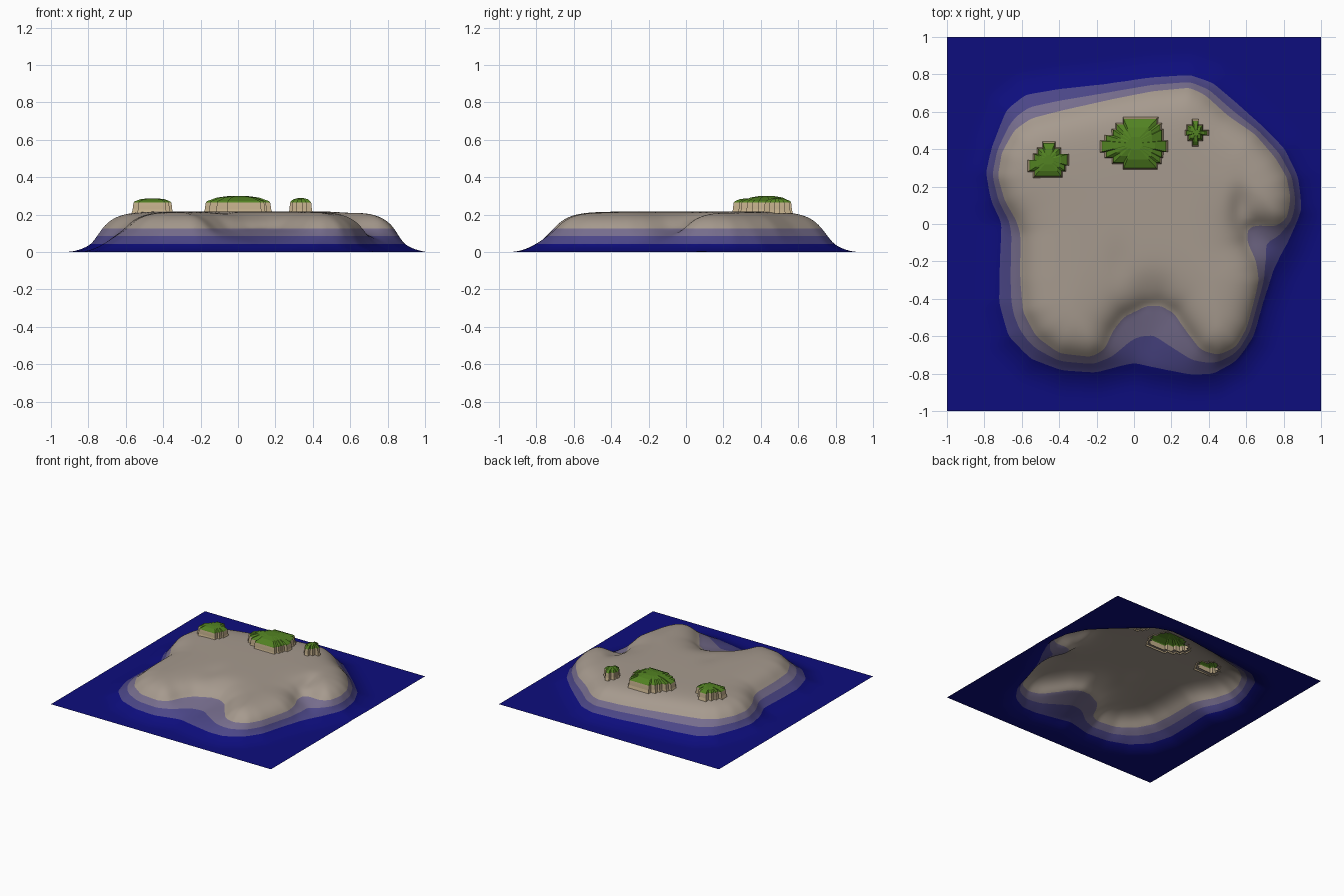
import bpy, bmesh, math
from mathutils import Vector

if "Cube" in bpy.data.objects:
    bpy.data.objects.remove(bpy.data.objects["Cube"])


def material(name, rgb):
    """Flat colour given as 0-255 sRGB."""
    m = bpy.data.materials.new(name)
    lin = [(c / 255 / 12.92) if c < 11 else ((c / 255 + 0.055) / 1.055) ** 2.4 for c in rgb]
    m.diffuse_color = (*lin, 1)
    m.use_nodes = True
    m.node_tree.nodes["Principled BSDF"].inputs["Base Color"].default_value = m.diffuse_color
    return m


DEEP = material("deep_water_blue", (13, 13, 125))
MID = material("shallow_purple", (75, 70, 135))
SHORE = material("shore_grey_purple", (118, 109, 141))
SAND = material("stone_tan", (166, 154, 142))
ROCK = material("rock_beige", (196, 176, 140))
GRASS = material("grass_green", (82, 130, 34))

LEVELS = (0.043, 0.085, 0.125)      # heights where the colour bands change
TOP = 0.218                         # plateau height

# Coast outlines at the lowest and highest colour band edges
OUTER = [(.89, .08), (.87, .25), (.8, .4), (.68, .52), (.55, .64), (.42, .75), (.3, .79),
         (.1, .78), (-.15, .745), (-.4, .72), (-.58, .69), (-.68, .61), (-.75, .42),
         (-.785, .28), (-.76, .13), (-.705, .01), (-.715, -.2), (-.72, -.42), (-.67, -.6),
         (-.55, -.72), (-.38, -.78), (-.2, -.79), (-.08, -.76), (0, -.745), (.1, -.77),
         (.3, -.805), (.42, -.80), (.54, -.73), (.63, -.6), (.68, -.42), (.74, -.25), (.82, -.1)]
INNER = [(.84, .14), (.82, .03), (.76, -.01), (.65, 0), (.6, -.03), (.6, -.1), (.65, -.2),
         (.67, -.3), (.65, -.4), (.61, -.55), (.55, -.66), (.45, -.70), (.36, -.67),
         (.28, -.56), (.22, -.47), (.14, -.43), (.05, -.44), (-.06, -.49), (-.12, -.57),
         (-.16, -.67), (-.23, -.71), (-.4, -.69), (-.52, -.6), (-.59, -.47), (-.605, -.3),
         (-.605, -.05), (-.63, .02), (-.69, .12), (-.73, .25), (-.71, .38), (-.64, .5),
         (-.55, .56), (-.4, .6), (-.1, .67), (.1, .71), (.3, .73), (.38, .69), (.5, .58),
         (.65, .48), (.76, .35), (.82, .25)]


def signed_distance(x, y, poly):
    """Distance to the outline, positive inside."""
    best, inside = 9.0, False
    x1, y1 = poly[-1]
    for x2, y2 in poly:
        dx, dy = x2 - x1, y2 - y1
        t = max(0, min(1, ((x - x1) * dx + (y - y1) * dy) / (dx * dx + dy * dy)))
        d = (x - x1 - t * dx) ** 2 + (y - y1 - t * dy) ** 2
        if d < best:
            best = d
        if (y1 > y) != (y2 > y) and x < x1 + (y - y1) * dx / dy:
            inside = not inside
        x1, y1 = x2, y2
    return math.sqrt(best) * (1 if inside else -1)


def dip(x, y, cx, cy, sx, sy, depth):
    return depth * math.exp(-((x - cx) / sx) ** 2 - ((y - cy) / sy) ** 2)


def height(x, y):
    lo, hi = LEVELS[0], LEVELS[2]
    do = signed_distance(x, y, OUTER)
    if do <= 0:
        return lo * max(0, 1 + do / 0.14) ** 2
    di = signed_distance(x, y, INNER)
    if di <= 0:
        return lo + (hi - lo) * do / (do - di)
    z = hi + (TOP - hi) * (1 - math.exp(-di / 0.07))
    # Soft valleys running inland from the coves
    z -= dip(x, y, .57, .09, .05, .10, .03)
    z -= dip(x, y, -.08, -.22, .07, .12, .008)
    z -= dip(x, y, .1, -.36, .12, .10, .015)
    return z


# Outcrops: rows of (left, right) listed from the back, plus y range and top heights
OUTCROPS = {
    "large_outcrop": (.572, .288, .272, .300,
                      [(-.06, .13), (-.10, .15), (-.12, .16), (-.16, .16), (-.185, .185),
                       (-.185, .185), (-.16, .16), (-.12, .15), (-.06, .13)]),
    "left_outcrop": (.442, .245, .270, .287,
                     [(-.49, -.42), (-.52, -.39), (-.54, -.345), (-.57, -.345),
                      (-.57, -.36), (-.54, -.38)]),
    "right_outcrop": (.562, .412, .270, .288,
                      [(.31, .345), (.28, .37), (.27, .40), (.285, .37), (.31, .345)]),
}


def on_outcrop(x, y, margin=0.012):
    for y1, y0, _, _, rows in OUTCROPS.values():
        if y0 + margin < y < y1 - margin:
            a, b = rows[min(len(rows) - 1, int((y1 - y) / (y1 - y0) * len(rows)))]
            if a + margin < x < b - margin:
                return True
    return False


def make_object(name, bm, mats):
    me = bpy.data.meshes.new(name)
    bm.to_mesh(me)
    bm.free()
    for m in mats:
        me.materials.append(m)
    ob = bpy.data.objects.new(name, me)
    bpy.context.collection.objects.link(ob)
    return ob


# Island terrain: one height sheet, cut along the colour levels
N = 110
Z = [[height(-1 + 2 * i / N, -1 + 2 * j / N) for j in range(N + 1)] for i in range(N + 1)]
for _ in range(3):
    S = [r[:] for r in Z]
    for i in range(1, N):
        for j in range(1, N):
            S[i][j] = Z[i][j] / 2 + (Z[i-1][j] + Z[i+1][j] + Z[i][j-1] + Z[i][j+1]) / 8
    Z = S
bm = bmesh.new()
V = [[bm.verts.new((-1 + 2 * i / N, -1 + 2 * j / N, Z[i][j])) for j in range(N + 1)]
     for i in range(N + 1)]
for i in range(N):
    for j in range(N):
        quad = (V[i][j], V[i+1][j], V[i+1][j+1], V[i][j+1])
        # open underneath the hollow outcrops
        if not all(on_outcrop(v.co.x, v.co.y) for v in quad):
            bm.faces.new(quad)
bmesh.ops.delete(bm, geom=[v for v in bm.verts if not v.link_faces], context='VERTS')
bmesh.ops.triangulate(bm, faces=bm.faces[:])
for lv in LEVELS:
    bmesh.ops.bisect_plane(bm, geom=bm.verts[:] + bm.edges[:] + bm.faces[:],
                           plane_co=(0, 0, lv), plane_no=(0, 0, 1), dist=1e-5)
for f in bm.faces:
    f.material_index = sum(f.calc_center_median().z > lv for lv in LEVELS)
    f.smooth = True
make_object("island_terrain", bm, [DEEP, MID, SHORE, SAND])


def outcrop(name, y1, y0, edge, peak, rows):
    """Blocky stepped cliff with a slightly domed grass cap."""
    step = (y1 - y0) / len(rows)
    right, left = [], []
    for k, (a, b) in enumerate(rows):
        for y in (y1 - k * step, y1 - (k + 1) * step):
            for side, x in ((right, b), (left, a)):
                if not side or (Vector((x, y)) - side[-1]).length > 1e-4:
                    side.append(Vector((x, y)))
    loop = left + right[::-1]           # counter-clockwise seen from above
    c = Vector(((min(p.x for p in loop) + max(p.x for p in loop)) / 2, (y0 + y1) / 2))
    r = (y1 - y0) / 2
    # (inset, z) rings from the foot to the crown
    rings = [(0, .205), (.006, .228), (.008, .25), (.010, edge - .006), (.014, edge),
             (.4 * r, edge + .7 * (peak - edge)), (.75 * r, peak)]
    bm = bmesh.new()
    prev = None
    for k, (inset, z) in enumerate(rings):
        s = 1 - inset / r
        ring = [bm.verts.new((*(c + (p - c) * s), z)) for p in loop]
        if prev:
            for i in range(len(loop)):
                j = (i + 1) % len(loop)
                f = bm.faces.new((prev[i], prev[j], ring[j], ring[i]))
                f.material_index = int(k >= 4)
        prev = ring
    bm.faces.new(prev).material_index = 1
    make_object(name, bm, [ROCK, GRASS])


for name, spec in OUTCROPS.items():
    outcrop(name, *spec)
